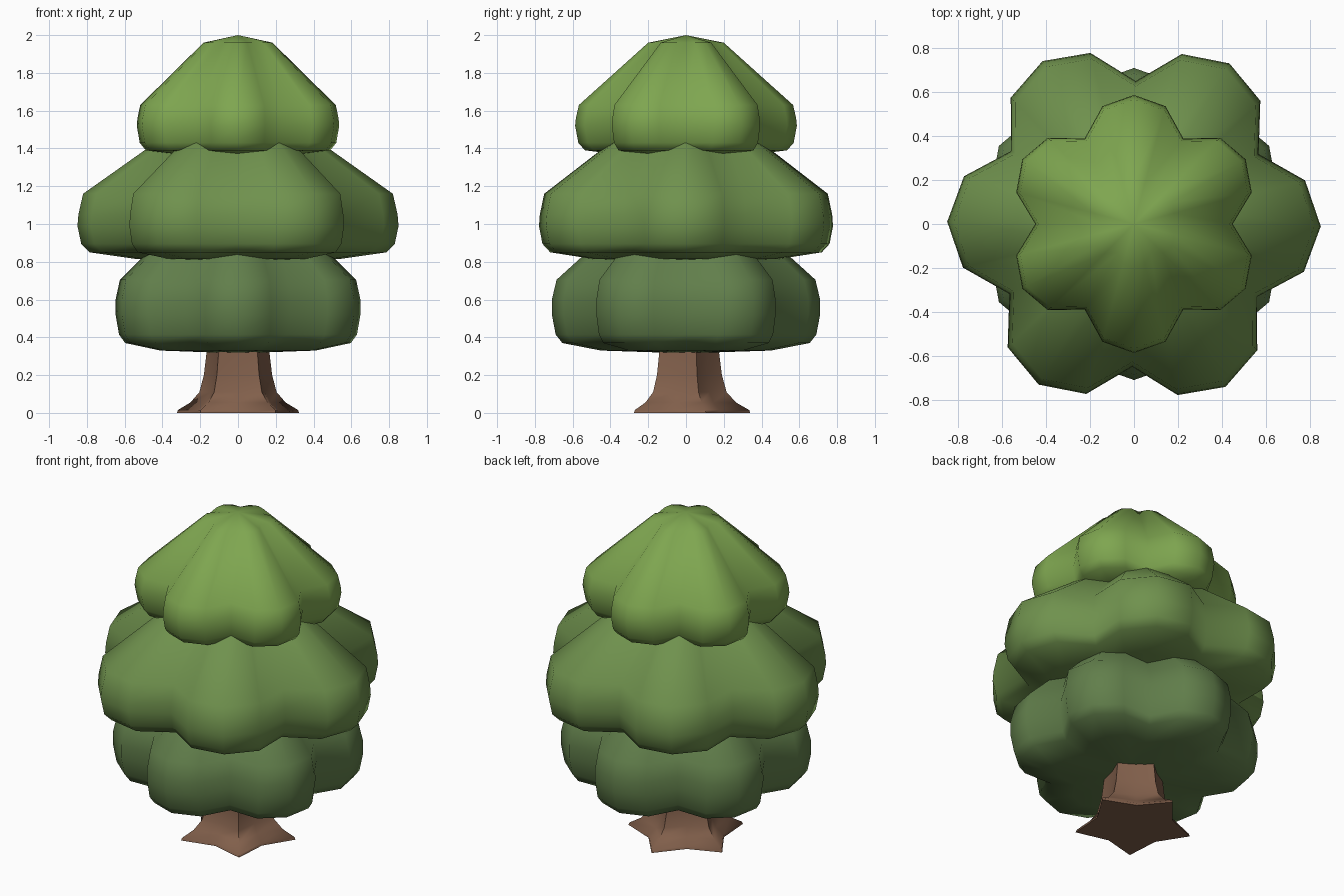
import bpy, bmesh
from math import sin, cos, radians, tau

if "Cube" in bpy.data.objects:
    bpy.data.objects.remove(bpy.data.objects["Cube"])


def material(name, color):
    m = bpy.data.materials.new(name)
    m.diffuse_color = (*color, 1)
    m.use_nodes = True
    m.node_tree.nodes["Principled BSDF"].inputs["Base Color"].default_value = m.diffuse_color
    return m


def loft(name, rings, factors, lobes, start, mat, smooth):
    """Lobed solid: rings are (tip radius, z, lobe depth 0..1); factors repeat per lobe."""
    bm = bmesh.new()
    n = lobes * len(factors)
    loops = []
    for r, z, depth in rings:
        if r == 0:
            loops.append([bm.verts.new((0, 0, z))])
            continue
        loop = []
        for i in range(n):
            a = radians(start) + tau * i / n
            f = 1 - (1 - factors[i % len(factors)]) * depth
            loop.append(bm.verts.new((r * f * cos(a), r * f * sin(a), z)))
        loops.append(loop)
    for lo, hi in zip(loops, loops[1:]):
        for i in range(n):
            j = (i + 1) % n
            if len(lo) == 1:
                bm.faces.new((lo[0], hi[j], hi[i]))
            elif len(hi) == 1:
                bm.faces.new((lo[i], lo[j], hi[0]))
            else:
                bm.faces.new((lo[i], lo[j], hi[j], hi[i]))
    bmesh.ops.recalc_face_normals(bm, faces=bm.faces)
    mesh = bpy.data.meshes.new(name)
    bm.to_mesh(mesh)
    bm.free()
    obj = bpy.data.objects.new(name, mesh)
    bpy.context.collection.objects.link(obj)
    mesh.materials.append(mat)
    bpy.ops.object.select_all(action='DESELECT')
    obj.select_set(True)
    bpy.context.view_layer.objects.active = obj
    bpy.ops.object.shade_smooth_by_angle(angle=radians(smooth))
    return obj


def foliage(name, profile, start, color):
    rings = [(r, z, 1) for r, z in profile]
    return loft(name, rings, (1, 0.945, 0.765, 0.945), 6, start,
                material(name + "_green", color), 85)


# Three tiers of six-lobed foliage, profiles run from underside to apex
foliage("lower_foliage",
        [(0, 0.315), (0.45, 0.33), (0.655, 0.37), (0.69, 0.415), (0.71, 0.52),
         (0.71, 0.60), (0.685, 0.705), (0.25, 1.10), (0, 1.15)],
        90, (0.12, 0.21, 0.07))
foliage("middle_foliage",
        [(0, 0.80), (0.54, 0.815), (0.785, 0.85), (0.83, 0.895), (0.85, 0.99),
         (0.845, 1.05), (0.82, 1.16), (0.29, 1.535), (0, 1.58)],
        -0.7, (0.16, 0.285, 0.075))
foliage("upper_foliage",
        [(0, 1.36), (0.37, 1.37), (0.535, 1.39), (0.57, 1.43), (0.587, 1.52),
         (0.583, 1.56), (0.567, 1.63), (0.2, 1.96), (0, 2.0)],
        90, (0.21, 0.38, 0.08))

# Trunk flaring into five pointed roots
loft("trunk",
     [(0, 0, 1), (0.34, 0, 1), (0.335, 0.015, 1), (0.265, 0.055, 0.95),
      (0.215, 0.11, 0.85), (0.19, 0.2, 0.75), (0.175, 0.32, 0.7),
      (0.165, 0.5, 0.6), (0, 0.5, 0)],
     (1, 0.66), 5, 90, material("bark", (0.22, 0.115, 0.07)), 75)
